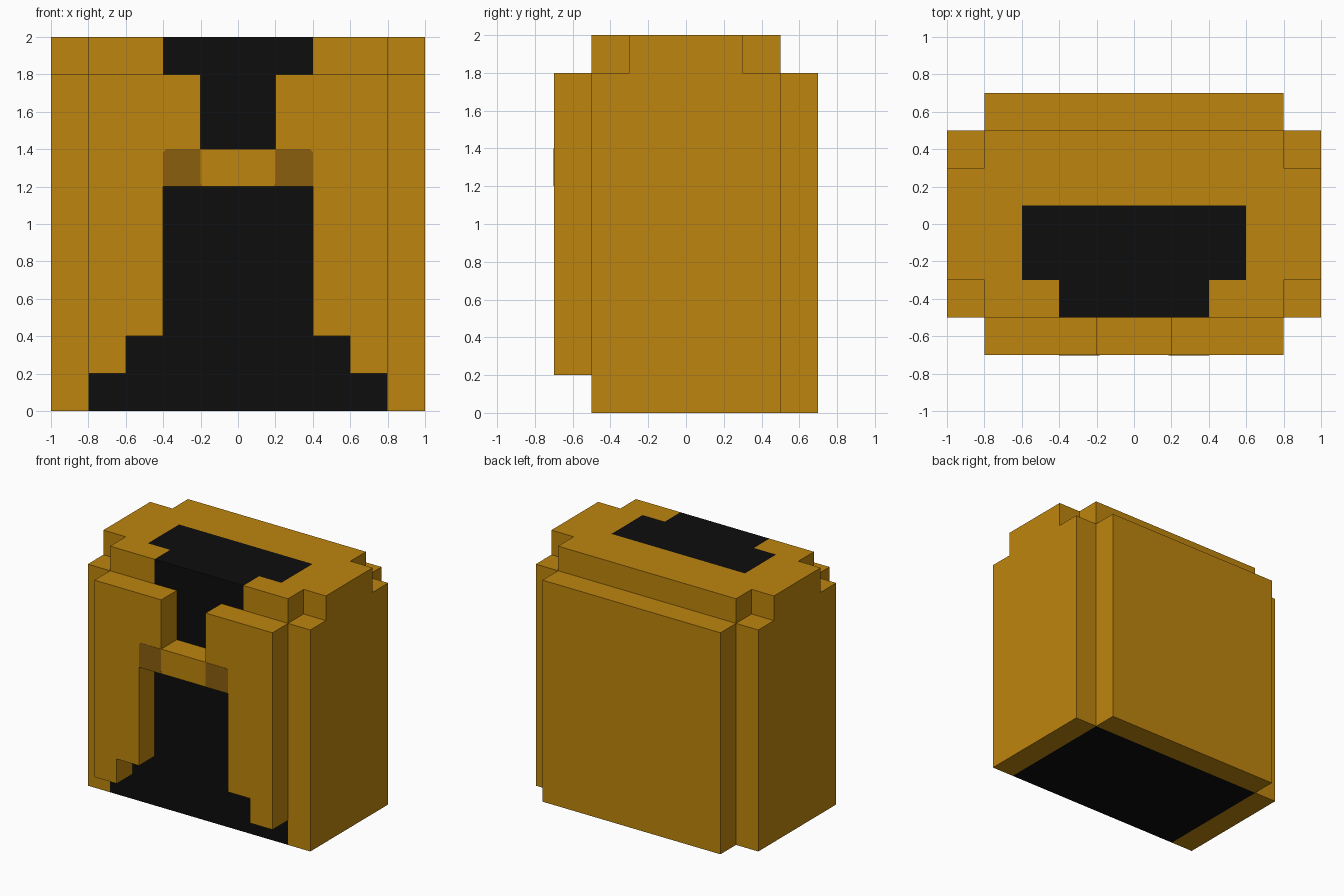
import bpy, bmesh
from mathutils import Vector

if "Cube" in bpy.data.objects:
    bpy.data.objects.remove(bpy.data.objects["Cube"], do_unlink=True)


def material(name, rgb):
    m = bpy.data.materials.new(name)
    m.use_nodes = True
    m.diffuse_color = (*rgb, 1)
    m.node_tree.nodes["Principled BSDF"].inputs["Base Color"].default_value = (*rgb, 1)
    return m


GOLD = material("gold", (0.515, 0.235, 0.004))
BLACK = material("black", (0.004, 0.004, 0.004))
BROWN = material("dark_gold", (0.258, 0.114, 0.0048))


def finish(bm, name, *mats):
    bmesh.ops.recalc_face_normals(bm, faces=bm.faces)
    me = bpy.data.meshes.new(name)
    bm.to_mesh(me)
    bm.free()
    for m in mats:
        me.materials.append(m)
    ob = bpy.data.objects.new(name, me)
    bpy.context.collection.objects.link(ob)
    return ob


def slab(name, outline, axis, start, end, mat):
    """Extrude a flat outline along x (outline is y,z) or y (outline is x,z)."""
    bm = bmesh.new()
    if axis == "x":
        pts, move = [(start, a, b) for a, b in outline], (end - start, 0, 0)
    else:
        pts, move = [(a, start, b) for a, b in outline], (0, end - start, 0)
    face = bm.faces.new([bm.verts.new(p) for p in pts])
    out = bmesh.ops.extrude_face_region(bm, geom=[face])
    verts = [g for g in out["geom"] if isinstance(g, bmesh.types.BMVert)]
    bmesh.ops.translate(bm, verts=verts, vec=Vector(move))
    return finish(bm, name, mat)


def mirrored(half):
    return half + [(-a, b) for a, b in reversed(half)]


# Core block, cut along the colour borders
bm = bmesh.new()
bmesh.ops.create_cube(bm, size=1)
bmesh.ops.scale(bm, verts=bm.verts, vec=(1.6, 1.0, 2.0))
bmesh.ops.translate(bm, verts=bm.verts, vec=(0, 0, 1))
cuts = [("x", v) for v in (-0.6, -0.4, 0.4, 0.6)]
cuts += [("y", -0.3), ("y", 0.1), ("z", 1.8)]
for axis, v in cuts:
    n = Vector([float(axis == a) for a in "xyz"])
    bmesh.ops.bisect_plane(bm, geom=bm.verts[:] + bm.edges[:] + bm.faces[:],
                           plane_co=n * v, plane_no=n)
bm.normal_update()
for f in bm.faces:
    c, n = f.calc_center_median(), f.normal
    x = abs(c.x)
    bottom = n.z < -0.5
    front = n.y < -0.5 and (c.z < 1.8 or x < 0.4)
    top = n.z > 0.5 and ((x < 0.6 and -0.3 < c.y < 0.1) or (x < 0.4 and c.y < -0.3))
    f.material_index = int(bottom or front or top)
finish(bm, "core", GOLD, BLACK)

# Side panels with a stepped top
side = mirrored([(0.5, 0), (0.5, 1.8), (0.3, 1.8), (0.3, 2)])
slab("left_panel", side, "x", 0.8, 1.0, GOLD)
slab("right_panel", side, "x", -1.0, -0.8, GOLD)

# Back panel
slab("back_panel", mirrored([(0.8, 0), (0.8, 1.8)]), "y", 0.5, 0.7, GOLD)

# Open front panel: two lapels joined by a bridge
front = mirrored([(0.4, 1.2), (0.4, 0.4), (0.6, 0.4), (0.6, 0.2),
                  (0.8, 0.2), (0.8, 1.8), (0.2, 1.8), (0.2, 1.4)])
slab("front_panel", front, "y", -0.7, -0.5, GOLD)

# Dark patches beside the bridge, with softened corners
patch = [(0.185, 1.2), (0.4, 1.2), (0.4, 1.385), (0.385, 1.4),
         (0.2, 1.4), (0.2, 1.22), (0.195, 1.207)]
for name, s in (("left_clasp_patch", 1), ("right_clasp_patch", -1)):
    slab(name, [(s * a, b) for a, b in patch], "y", -0.702, -0.699, BROWN)
